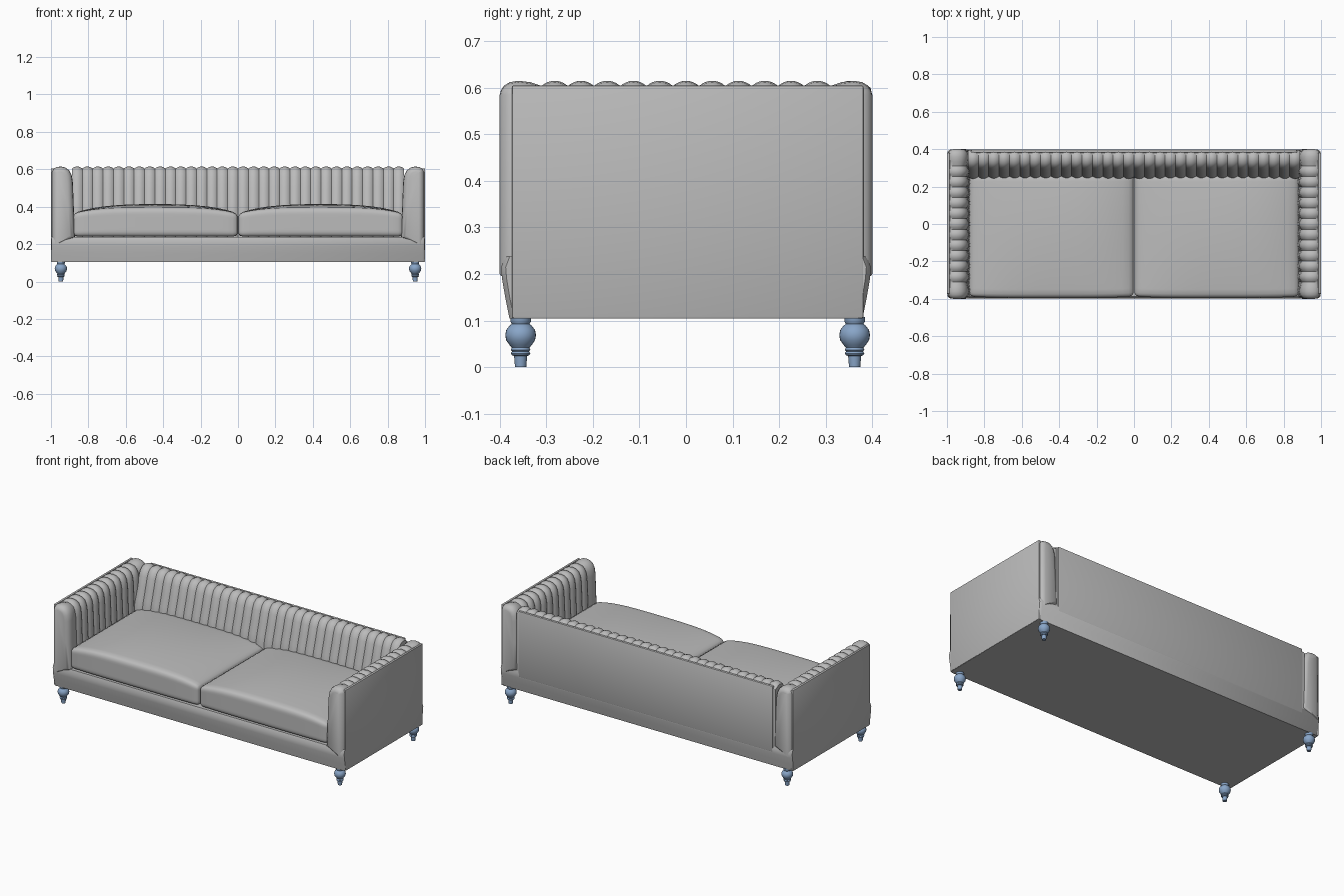
import bpy, bmesh, math
from mathutils import Vector

if "Cube" in bpy.data.objects:
    bpy.data.objects.remove(bpy.data.objects["Cube"], do_unlink=True)


def material(name, rgb):
    m = bpy.data.materials.new(name)
    m.use_nodes = True
    m.diffuse_color = (*rgb, 1)
    m.node_tree.nodes["Principled BSDF"].inputs["Base Color"].default_value = (*rgb, 1)
    return m


fabric = material("grey_fabric", (0.5, 0.5, 0.5))
blue = material("blue_leg", (0.25, 0.38, 0.58))


def finish(name, bm, mat, angle=40):
    bmesh.ops.recalc_face_normals(bm, faces=bm.faces)
    mesh = bpy.data.meshes.new(name)
    bm.to_mesh(mesh)
    bm.free()
    mesh.materials.append(mat)
    ob = bpy.data.objects.new(name, mesh)
    bpy.context.collection.objects.link(ob)
    bpy.ops.object.select_all(action='DESELECT')
    ob.select_set(True)
    bpy.context.view_layer.objects.active = ob
    bpy.ops.object.shade_smooth_by_angle(angle=math.radians(angle))
    return ob


def loft(bm, rings, caps=True):
    """Skin closed rings of points."""
    rows = [[bm.verts.new(p) for p in ring] for ring in rings]
    n = len(rows[0])
    for a, b in zip(rows, rows[1:]):
        for i in range(n):
            j = (i + 1) % n
            bm.faces.new((a[i], a[j], b[j], b[i]))
    if caps:
        bm.faces.new(rows[0])
        bm.faces.new(rows[-1])


def padded(name, profile, flat, stations, place):
    """Sweep a (depth, height) profile; the first `flat` points ignore channel insets."""
    pts = [Vector(p) for p in profile]
    n = len(pts)
    inward = []
    for i in range(n):
        t = (pts[(i + 1) % n] - pts[i - 1]).normalized()
        inward.append(Vector((t.y, -t.x)))
    rings = []
    for pos, groove, shrink in stations:
        ring = []
        for i in range(n):
            q = pts[i] + inward[i] * (shrink + (groove if i >= flat else 0))
            ring.append(place(pos, q.x, q.y))
        rings.append(ring)
    bm = bmesh.new()
    loft(bm, rings)
    return finish(name, bm, fabric)


GROOVE = 0.011


def channels(start, end, count, steps=8):
    """Stations of a row of stitched, rounded channels."""
    out = []
    for k in range(count * steps + 1):
        u = 2 * (k % steps) / steps - 1
        out.append((start + (end - start) * k / (count * steps), GROOVE * u * u, 0))
    return out


def box(name, lo, hi, bevel):
    bm = bmesh.new()
    bmesh.ops.create_cube(bm, size=1)
    for v in bm.verts:
        v.co = [a + (b - a) * (c + 0.5) for a, b, c in zip(lo, hi, v.co)]
    bmesh.ops.bevel(bm, geom=bm.edges[:], offset=bevel, segments=2, profile=0.5, affect='EDGES')
    return finish(name, bm, fabric)


# base rail, its front and back leaning out towards the top
front = [(-0.379, 0.105), (-0.388, 0.15), (-0.395, 0.19), (-0.397, 0.215), (-0.388, 0.238)]
section = front + [(-y, z) for y, z in reversed(front)]
bm = bmesh.new()
loft(bm, [[(x, y * s, z) for y, z in section]
          for x, s in ((-0.998, 0.975), (-0.985, 1), (0.985, 1), (0.998, 0.975))])
finish("base", bm, fabric)

# arms: channelled middle with a plain rounded roll at each end
arm_profile = [(0.004, 0.19), (0.004, 0.585), (0.012, 0.602), (0.03, 0.612), (0.052, 0.615),
               (0.076, 0.61), (0.097, 0.595), (0.111, 0.567), (0.117, 0.53), (0.122, 0.4), (0.128, 0.23)]
roll = [(-0.4, 0, 0.03), (-0.397, 0, 0.02), (-0.39, 0, 0.01), (-0.378, 0, 0.003),
        (-0.36, 0, 0), (-0.335, 0.003, 0)]
arm_stations = roll + channels(-0.31, 0.31, 11) + [(-p, g, s) for p, g, s in reversed(roll)]
for side, word in ((1, "left"), (-1, "right")):
    padded(word + "_arm", arm_profile, 2, arm_stations,
           lambda p, d, z, s=side: (s * (1 - d), p, z))
    xs = sorted((side * 0.985, side))
    box(word + "_side_panel", (xs[0], -0.374, 0.105), (xs[1], 0.381, 0.605), 0.004)

# channelled back rest
back_profile = [(0.008, 0.2), (0.008, 0.585), (0.016, 0.602), (0.032, 0.612), (0.052, 0.615),
                (0.076, 0.608), (0.095, 0.592), (0.11, 0.56), (0.126, 0.5), (0.146, 0.43),
                (0.158, 0.38), (0.162, 0.2)]
padded("back_rest", back_profile, 2, channels(-0.888, 0.888, 32),
       lambda p, d, z: (p, 0.4 - d, z))
box("back_panel", (-0.872, 0.38, 0.195), (0.872, 0.397, 0.603), 0.006)


# seat cushions: rounded boxes with a crowned top and bowed front
def cushion(name, side):
    half = Vector((0.44, 0.329, 0.062))
    r = 0.024
    bm = bmesh.new()
    bmesh.ops.create_cube(bm, size=2)
    bmesh.ops.subdivide_edges(bm, edges=bm.edges[:], cuts=17, use_grid_fill=True)
    for v in bm.verts:
        p = Vector([math.sin(c * math.pi / 2) * h for c, h in zip(v.co, half)])
        core = Vector([max(r - h, min(h - r, c)) for c, h in zip(p, half)])
        p = core + (p - core).normalized() * r
        u, w, t = (c / h for c, h in zip(p, half))
        p.z += (t + 1) / 2 * (0.03 * (1 - u ** 4) + 0.02 * (1 - u * u) * (1 - w * w))
        if w < 0:
            p.y += 0.008 * w * (1 - u ** 4)
        v.co = p + Vector((side * 0.442, -0.058, 0.302))
    finish(name, bm, fabric)


cushion("left_seat_cushion", 1)
cushion("right_seat_cushion", -1)

# turned legs
leg_profile = [(0.012, 0), (0.014, 0.024), (0.019, 0.026), (0.021, 0.03), (0.018, 0.034),
               (0.021, 0.037), (0.019, 0.042), (0.024, 0.048), (0.031, 0.058), (0.033, 0.069),
               (0.031, 0.08), (0.024, 0.089), (0.019, 0.093), (0.022, 0.098), (0.022, 0.108)]
SIDES = 24
for sx, xw in ((1, "left"), (-1, "right")):
    for y, yw in ((-0.355, "front"), (0.362, "back")):
        bm = bmesh.new()
        loft(bm, [[(sx * 0.947 + r * math.cos(2 * math.pi * k / SIDES),
                    y + r * math.sin(2 * math.pi * k / SIDES), z) for k in range(SIDES)]
                  for r, z in leg_profile])
        finish(f"{yw}_{xw}_leg", bm, blue)
